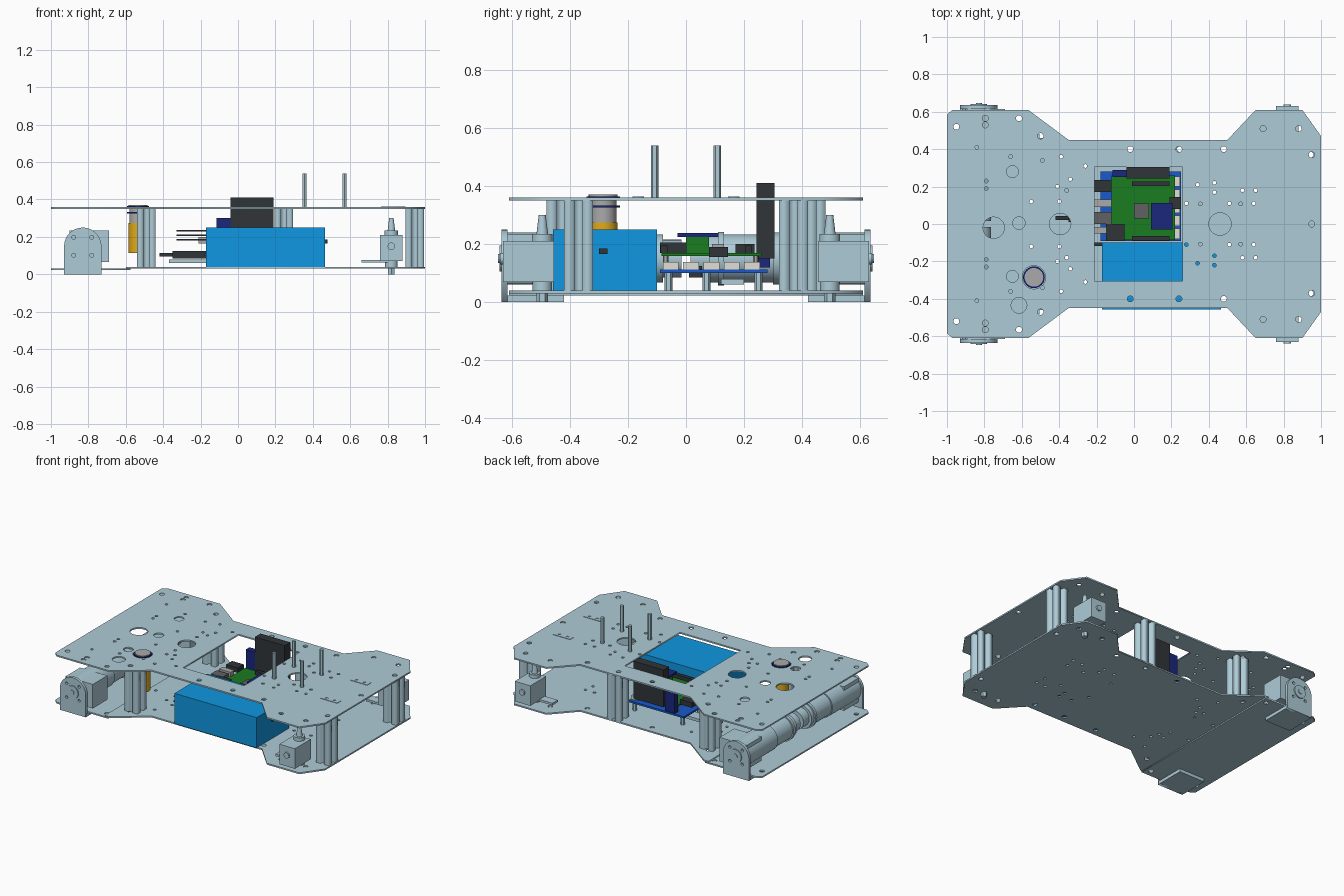
import bpy, math
from mathutils import Matrix

if "Cube" in bpy.data.objects:
    bpy.data.objects.remove(bpy.data.objects["Cube"])

MATS = {}
COL = dict(steel=(.42, .60, .68, 1), blue=(.005, .31, .75, 1), black=(.03, .035, .04, 1),
           green=(.01, .2, .015, 1), navy=(.01, .02, .2, 1), yellow=(.75, .4, .01, 1),
           grey=(.4, .4, .4, 1), dark=(.12, .12, .13, 1), white=(.75, .74, .66, 1),
           pcb=(.01, .1, .6, 1))


def paint(ob, name, col):
    ob.name = name
    if col not in MATS:
        MATS[col] = bpy.data.materials.new(col)
        MATS[col].diffuse_color = COL[col]
    ob.data.materials.clear()
    ob.data.materials.append(MATS[col])
    return ob


def box(name, x, y, z, col='steel'):
    bpy.ops.mesh.primitive_cube_add(size=1)
    ob = bpy.context.object
    ob.data.transform(Matrix.Translation((sum(x) / 2, sum(y) / 2, sum(z) / 2))
                      @ Matrix.Diagonal((x[1] - x[0], y[1] - y[0], z[1] - z[0], 1)))
    return paint(ob, name, col)


def cyl(name, c, r, a, b, axis='z', col='steel', r2=None, n=32):
    """Cylinder or cone from a to b along an axis; c is the centre in the other two axes."""
    bpy.ops.mesh.primitive_cone_add(vertices=n, radius1=r, radius2=r if r2 is None else r2, depth=abs(b - a))
    ob = bpy.context.object
    m = (a + b) / 2
    if axis == 'z':
        ob.location = (c[0], c[1], m)
    elif axis == 'y':
        ob.location = (c[0], m, c[1])
        ob.rotation_euler = (math.pi / 2, 0, 0)
    else:
        ob.location = (m, c[0], c[1])
        ob.rotation_euler = (0, math.pi / 2, 0)
    bpy.ops.object.shade_smooth_by_angle()
    return paint(ob, name, col)


def circle(x, y, r, n=20):
    return [(x + r * math.cos(i * math.tau / n), y + r * math.sin(i * math.tau / n)) for i in range(n)]


def sheet(name, loops, z0, z1, col='steel'):
    """Flat outline with holes, given a thickness."""
    cu = bpy.data.curves.new(name, 'CURVE')
    cu.dimensions, cu.fill_mode, cu.extrude = '2D', 'BOTH', (z1 - z0) / 2
    for lp in loops:
        sp = cu.splines.new('POLY')
        sp.points.add(len(lp) - 1)
        for p, (x, y) in zip(sp.points, lp):
            p.co = (x, y, 0, 1)
        sp.use_cyclic_u = True
    ob = bpy.data.objects.new(name, cu)
    bpy.context.collection.objects.link(ob)
    bpy.ops.object.select_all(action='DESELECT')
    ob.select_set(True)
    bpy.context.view_layer.objects.active = ob
    bpy.ops.object.convert(target='MESH')
    ob = bpy.context.object
    ob.location.z = (z0 + z1) / 2
    return paint(ob, name, col)


def mirrored(half):
    return half + [(x, -y) for x, y in reversed(half)]


# Plates
waist = [(-.565, .61), (-.35, .45), (.5, .45), (.65, .61), (.9, .61), (1, .47)]
rear = [(-1, .585), (-.97, .61)]
big = [(-.75, -.02, .057), (-.615, .005, .033), (-.395, 0, .057), (.46, 0, .06), (-.65, .28, .032),
       (-.65, -.28, .032), (-.615, -.435, .042), (-.535, -.285, .062)]
bolts = [(-.5, .47), (.95, .37), (-.02, .4), (.24, .4), (.48, .4), (.69, .51), (.88, .51)]
rear_bolts = [(-.95, .52), (-.795, .565), (-.615, .565), (-.795, .53)]
pin_holes = [(-.84, .41), (-.79, .23), (-.79, .19), (-.66, .36), (-.49, .34), (-.39, .36), (-.41, .2),
             (-.36, .18), (-.34, .24), (-.26, .31), (-.55, .12), (-.4, .12), (.28, .11), (.43, .22),
             (.43, .17), (.58, .18), (.64, .11), (.65, .18), (.51, .11), (.34, .21)]
sym = lambda pts, r: [circle(x, s * y, r, 14) for x, y in pts for s in (1, -1)]
window = [(-.21, -.305), (.26, -.305), (.26, .305), (-.21, .305)]
sheet('top_plate', [mirrored(rear + waist), window] + [circle(*b, 28) for b in big] + [circle(.95, 0, .016)]
      + sym(bolts + rear_bolts, .016) + sym(pin_holes, .01), .35, .36)
sheet('bottom_plate', [mirrored([(-.6, .61)] + waist)] + sym(bolts, .016)
      + sym(pin_holes[5:], .01), .03, .04)
sheet('rear_motor_plate', [mirrored(rear + [(-.575, .61)])] + sym(rear_bolts, .016), .022, .032)

# Slotted aluminium pillars
w = .05
side = [(-1, -1), (-.28, -1), (-.28, -.6), (.28, -.6), (.28, -1)]
prof = []
for k in range(4):
    c, s = round(math.cos(k * math.pi / 2)), round(math.sin(k * math.pi / 2))
    prof += [(w * (x * c - y * s), w * (x * s + y * c)) for x, y in side]
for px, py in [(-.49, .43), (-.49, -.43), (.945, .37), (.945, -.37), (.245, .4)]:
    p = sheet('pillar', [prof, circle(0, 0, .015, 14)], .04, .35)
    p.location.x, p.location.y = px, py

# Rear drive motors on arched brackets
mx, mz = -.83, .15
arch = [(-.1, -.15), (.1, -.15)] + [(.1 * math.cos(i * math.pi / 16), .1 * math.sin(i * math.pi / 16)) for i in range(17)]
for s in (1, -1):
    br = sheet('motor_bracket', [arch] + [circle(.068 * math.cos(a), .068 * math.sin(a), .01, 12)
               for a in (.785, 2.356, 3.927, 5.498)], -.01, .01)
    br.rotation_euler.x = math.pi / 2
    br.location = (mx, s * .625, mz)
    box('bracket_foot', (-.93, -.73), sorted((s * .42, s * .63)), (0, .022))
    box('motor_mount_block', (-.9, -.69), sorted((s * .455, s * .615)), (.065, .233))
    cyl('gearbox', (mx, mz), .09, s * .62, s * .3, 'y')
    cyl('motor_body', (mx, mz), .083, s * .3, s * .08, 'y')
    cyl('motor_end_cap', (mx, mz), .065, s * .09, s * .015, 'y')
    cyl('motor_collar', (mx, mz), .092, s * .13, s * .11, 'y')
    cyl('wheel_hub', (mx, mz), .045, s * .63, s * .642, 'y')
    cyl('wheel_shaft', (mx, mz), .016, s * .63, s * .647, 'y')

# Front steering knuckles
for s in (1, -1):
    box('steering_block', (.76, .88), sorted((s * .455, s * .63)), (.07, .21))
    cyl('axle_bearing', (.82, .15), .02, s * .62, s * .64, 'y')
    cyl('knuckle_collar', (.82, s * .495), .036, .21, .235)
    cyl('king_pin', (.82, s * .495), .02, .235, .3, r2=.012)
    cyl('lower_spacer', (.82, s * .495), .034, .04, .07)
    cyl('king_pin_nut', (.82, s * .495), .02, 0, .03, n=6)
    box('steering_arm', (.66, .8), sorted((s * .47, s * .53)), (.062, .077))
    # Small slotted cover strips on the top plate
    sheet('cover_strip', [[(.765, s * .165 - .02), (.895, s * .165 - .02), (.895, s * .165 + .02),
          (.765, s * .165 + .02)], circle(.8, s * .165, .01, 12), circle(.86, s * .165, .01, 12)], .359, .363)

# Upper posts
for px in (.355, .57):
    for py in (-.108, .108):
        cyl('upper_post', (px, py), .013, .355, .54, n=6)

# Battery
box('battery', (-.17, .465), (-.458, -.1), (.038, .25), 'blue')
box('battery_lead', (.465, .478), (-.3, -.27), (.165, .185), 'black')

# Stop switch
sw = (-.535, -.285)
cyl('switch_body', sw, .05, .115, .275, col='yellow')
cyl('switch_neck', sw, .046, .275, .365, col='grey')
cyl('switch_flange', sw, .058, .325, .333, col='navy')
cyl('switch_ring', sw, .058, .352, .364, col='navy')
cyl('switch_button', sw, .05, .36, .37, col='grey')

# Stacked circuit boards
box('lower_board', (-.18, .25), (-.09, .28), (.1, .112), 'pcb')
box('main_board', (-.12, .22), (-.085, .26), (.158, .17), 'green')
for bx in (-.15, .22):
    for by in (-.06, .07, .25):
        cyl('board_standoff', (bx, by), .014, .04, .1, n=6)
for bx in (-.1, .2):
    for by in (-.07, .24):
        cyl('board_spacer', (bx, by), .01, .11, .16, n=6, col='grey')
for i in range(5):
    y0 = -.08 + i * .07
    box('power_connector', (.215, .245), (y0, y0 + .055), (.112, .138), 'white')
box('display_carrier', (.1, .2), (0, .08), (.17, .225), 'green')
box('display_module', (.09, .205), (-.03, .112), (.225, .238), 'navy')
box('capacitor_block', (.19, .25), (.08, .145), (.155, .19), 'black')
box('processor', (.0, .08), (.03, .11), (.17, .18), 'dark')
for by in (-.075, .215):
    box('pin_header', (-.01, .19), (by - .012, by + .012), (.17, .195), 'black')
for y0, y1, col in [(.17, .235, 'black'), (.09, .13, 'grey'), (.0, .065, 'dark'), (-.05, -.015, 'grey')]:
    box('side_socket', (-.21, -.12), (y0, y1), (.165, .2), col)
box('power_socket', (-.15, -.05), (-.09, 0), (.17, .205), 'black')
for z in (.185, .21, .232):
    box('flat_cable', (-.33, -.15), (-.118, -.1), (z - .004, z + .004), 'black')
box('tall_module', (-.04, .19), (.243, .305), (.15, .41), 'black')
box('module_card', (-.115, -.04), (.25, .29), (.12, .3), 'navy')
box('plug_body', (-.35, -.17), (.01, .055), (.085, .125), 'black')
box('plug_cable', (-.42, -.34), (.022, .042), (.095, .115), 'black')
box('lower_rail', (-.37, .2), (.12, .2), (.06, .08), 'steel')

for m in bpy.data.materials:
    if m.users and not m.is_grease_pencil:
        m.use_nodes = True
        m.node_tree.nodes["Principled BSDF"].inputs["Base Color"].default_value = m.diffuse_color
